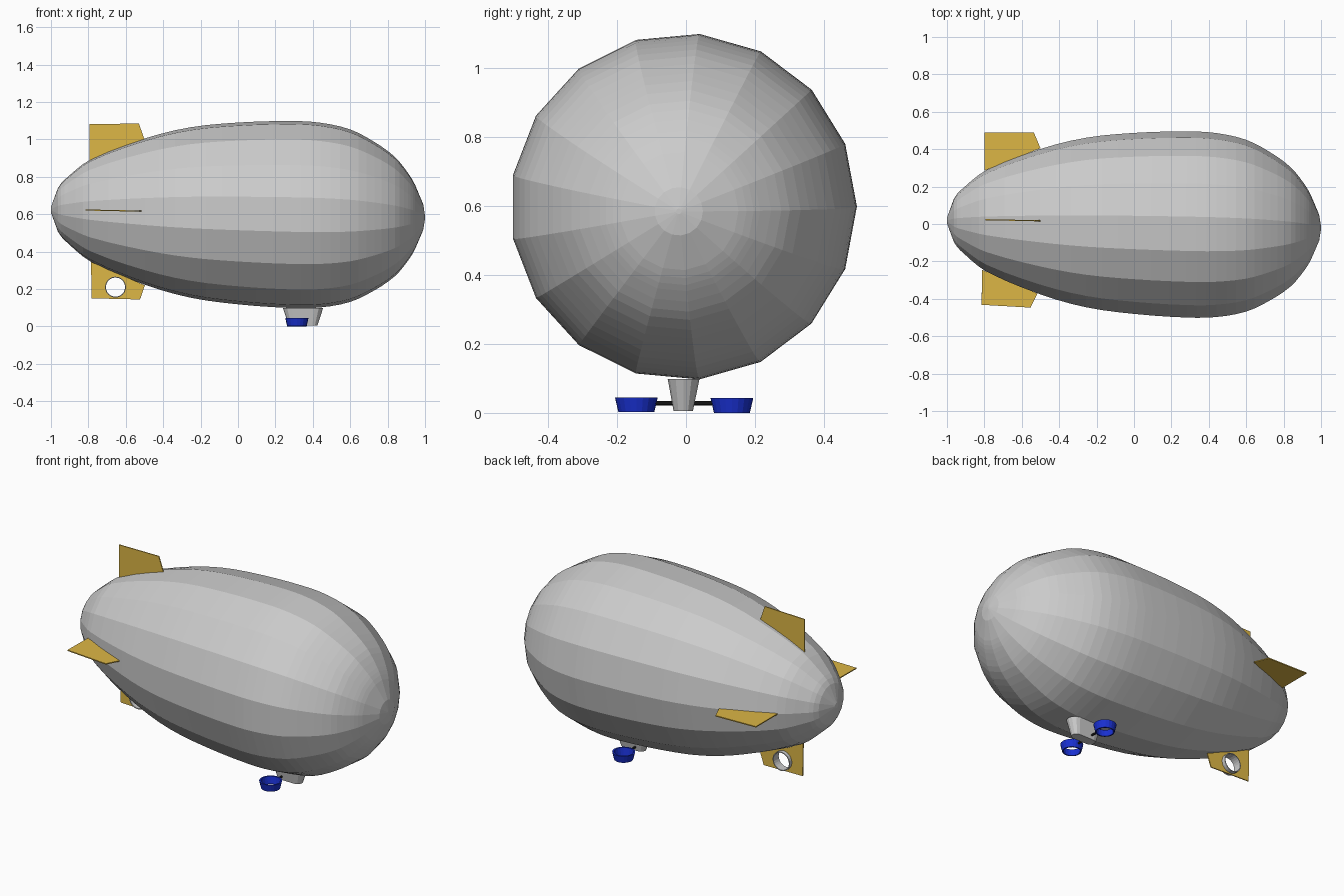
import bpy, bmesh
from math import sin, cos, pi, tau
from mathutils import Vector

if "Cube" in bpy.data.objects:
    bpy.data.objects.remove(bpy.data.objects["Cube"])


def material(name, rgb):
    m = bpy.data.materials.new(name)
    m.diffuse_color = (*rgb, 1)
    m.use_nodes = True
    m.node_tree.nodes["Principled BSDF"].inputs["Base Color"].default_value = m.diffuse_color
    return m


GOLD = material("gold", (0.72, 0.47, 0.06))
BLUE = material("blue", (0.01, 0.03, 0.65))
BLACK = material("black", (0.02, 0.02, 0.02))


def finish(name, bm, mat=None):
    bmesh.ops.recalc_face_normals(bm, faces=bm.faces)
    me = bpy.data.meshes.new(name)
    bm.to_mesh(me)
    bm.free()
    ob = bpy.data.objects.new(name, me)
    bpy.context.collection.objects.link(ob)
    if mat:
        me.materials.append(mat)
    return ob


def loft(name, rings, mat=None, caps=True, closed=False):
    """Skin a list of equal-length point rings."""
    bm = bmesh.new()
    rows = [[bm.verts.new(p) for p in r] for r in rings]
    pairs = list(zip(rows, rows[1:]))
    if closed:
        pairs.append((rows[-1], rows[0]))
    for a, b in pairs:
        for i in range(len(a)):
            j = (i + 1) % len(a)
            bm.faces.new((a[i], a[j], b[j], b[i]))
    if caps and not closed:
        bm.faces.new(rows[0])
        bm.faces.new(rows[-1])
    return finish(name, bm, mat)


def axis(x):
    """Centre line of the hull, which points slightly nose-down."""
    return -0.001 - 0.02 * x, 0.604 - 0.02 * x


# Hull: 17-sided lathe along the x axis
PROFILE = [(-1, 0.015), (-0.963, 0.117), (-0.91, 0.178), (-0.79, 0.273), (-0.5, 0.392),
           (-0.257, 0.457), (0, 0.488), (0.28, 0.502), (0.44, 0.496), (0.6, 0.463),
           (0.73, 0.398), (0.84, 0.319), (0.91, 0.234), (0.947, 0.172), (0.99, 0.07), (1, 0.008)]


def smooth_profile(pts, n=3):
    """Catmull-Rom subdivision of the middle of the profile."""
    v = [Vector(p) for p in pts]
    out = [v[0]]
    for i in range(1, len(v) - 3):
        a, b, c, d = v[i - 1:i + 3]
        for k in range(n):
            t = k / n
            m0 = (c - a) * (c.x - b.x) / (c.x - a.x)
            m1 = (d - b) * (c.x - b.x) / (d.x - b.x)
            out.append(b * (2*t**3 - 3*t**2 + 1) + m0 * (t**3 - 2*t**2 + t)
                       + c * (3*t**2 - 2*t**3) + m1 * (t**3 - t**2))
    return out + v[-3:]


rings = []
for x, r in smooth_profile(PROFILE):
    cy, cz = axis(x)
    rings.append([(x, cy + r * cos(tau * i / 17), cz + r * sin(tau * i / 17)) for i in range(17)])
loft("hull", rings)

# Fins: thin plates, the lower one pierced for the tail duct
HOLE = (-0.655, 0.21, 0.055)


def fin(name, pts, upright, hole=None):
    bm = bmesh.new()

    def place(x, v):
        y, z = axis(x)
        return (x, y + 0.008, v) if upright else (x, v, z + 0.002)

    loops = [pts]
    if hole:
        hx, hz, r = hole
        loops.append([(hx + r * cos(tau * i / 24), hz + r * sin(tau * i / 24)) for i in range(24)])
    edges = []
    for lp in loops:
        vs = [bm.verts.new(place(*p)) for p in lp]
        edges += [bm.edges.new((vs[i - 1], vs[i])) for i in range(len(vs))]
    bmesh.ops.triangle_fill(bm, edges=edges, use_beauty=True)
    ob = finish(name, bm, GOLD)
    mod = ob.modifiers.new("thickness", 'SOLIDIFY')
    mod.thickness = 0.006
    mod.offset = 0


fin("top_fin", [(-0.794, 0.88), (-0.794, 1.081), (-0.53, 1.085), (-0.5, 1.0)], True)
fin("bottom_fin", [(-0.786, 0.345), (-0.782, 0.15), (-0.524, 0.144), (-0.498, 0.22)], True, HOLE)
fin("left_fin", [(-0.8, 0.285), (-0.8, 0.488), (-0.535, 0.488), (-0.5, 0.405)], False)
fin("right_fin", [(-0.812, -0.245), (-0.815, -0.432), (-0.553, -0.447), (-0.516, -0.372)], False)


# Ducts: tubes given by a closed wall section of (radius, height)
def tube(name, section, place, mat=None, n=24):
    loft(name, [[place(r * cos(tau * i / n), r * sin(tau * i / n), h) for i in range(n)]
                for r, h in section], mat, closed=True)


ty = axis(HOLE[0])[0] + 0.008
tube("tail_duct", [(0.056, -0.025), (0.056, 0.025), (0.051, 0.025), (0.051, -0.025)],
     lambda a, b, h: (HOLE[0] + a, ty + h, HOLE[1] + b))
for side, cy in (("left", 0.133), ("right", -0.144)):
    tube(side + "_propeller_duct", [(0.052, 0.0), (0.062, 0.043), (0.053, 0.043), (0.045, 0.0)],
         lambda a, b, h: (0.315 + a, cy + b, 0.002 * (cy < 0) + h), BLUE, 20)

# Strut joining the two ducts through the gondola
loft("duct_strut", [[(0.315 + 0.006 * cos(tau * i / 8), y, 0.028 + 0.006 * sin(tau * i / 8))
                     for i in range(8)] for y in (-0.092, 0.082)], BLACK)


# Gondola: round-ended tub, narrower at the bottom
def stadium(x0, x1, cy, r, z, n=6):
    pts = []
    for cx, start in ((x1 - r, -pi / 2), (x0 + r, pi / 2)):
        pts += [(cx + r * cos(start + pi * i / n), cy + r * sin(start + pi * i / n), z)
                for i in range(n + 1)]
    return pts


loft("gondola", [stadium(0.272, 0.425, -0.008, 0.028, 0.005),
                 stadium(0.24, 0.455, -0.007, 0.046, 0.098)])

# The z = 0 reference is the underside of the left duct; nothing else to place
hull = bpy.data.objects["hull"]
bpy.context.view_layer.objects.active = hull
